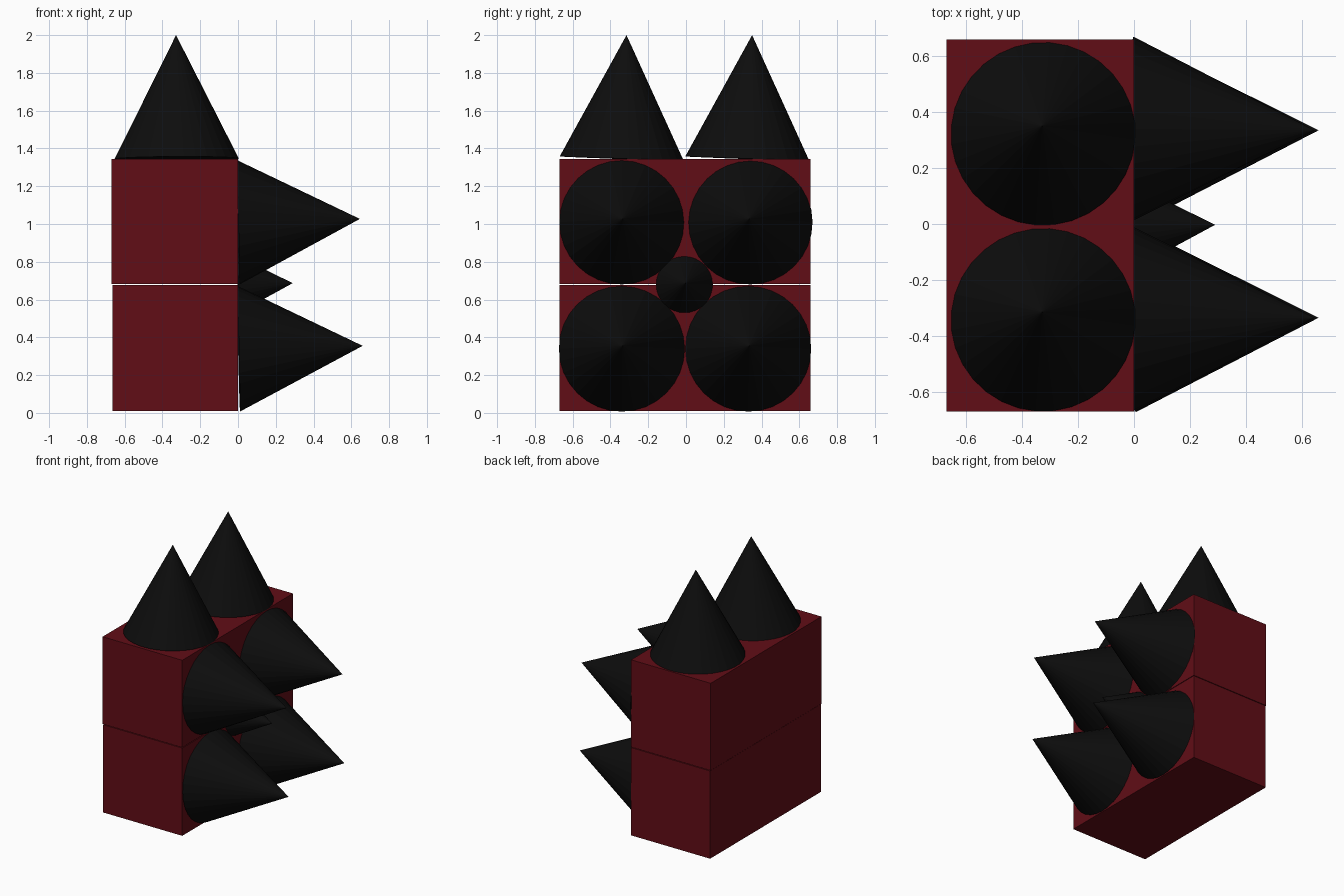
import bpy
from mathutils import Vector

if "Cube" in bpy.data.objects:
    bpy.data.objects.remove(bpy.data.objects["Cube"])


def material(name, color):
    m = bpy.data.materials.new(name)
    m.diffuse_color = color
    m.use_nodes = True
    m.node_tree.nodes["Principled BSDF"].inputs["Base Color"].default_value = m.diffuse_color
    return m


RED = material("dark_red", (0.12, 0.004, 0.008, 1))
BLACK = material("black", (0.004, 0.004, 0.004, 1))


def box(name, lo, hi):
    lo, hi = Vector(lo), Vector(hi)
    bpy.ops.mesh.primitive_cube_add(size=1, location=(lo + hi) / 2)
    ob = bpy.context.object
    ob.name = name
    ob.scale = hi - lo
    bpy.ops.object.transform_apply(location=False, rotation=False, scale=True)
    ob.data.materials.append(RED)


def spike(name, base, tip, radius):
    # cone from base centre to tip, so slight leans are kept
    base, tip = Vector(base), Vector(tip)
    axis = tip - base
    bpy.ops.mesh.primitive_cone_add(
        vertices=32, radius1=radius, radius2=0, depth=axis.length,
        location=(base + tip) / 2,
        rotation=axis.to_track_quat('Z', 'Y').to_euler())
    ob = bpy.context.object
    ob.name = name
    ob.data.materials.append(BLACK)


# two stacked body blocks
box("lower_block", (-0.665, -0.67, 0.01), (0, 0.66, 0.677))
box("upper_block", (-0.67, -0.67, 0.682), (0, 0.66, 1.345))

# top spikes
for side, y, tip_y in (("front", -0.34, -0.315), ("back", 0.325, 0.35)):
    spike(f"top_spike_{side}", (-0.325, y, 1.345), (-0.328, tip_y, 2.0), 0.33)

# four large side spikes
spike("side_spike_lower_front", (0.003, -0.34, 0.34), (0.66, -0.335, 0.355), 0.333)
spike("side_spike_lower_back", (0.003, 0.33, 0.34), (0.66, 0.335, 0.355), 0.333)
spike("side_spike_upper_front", (0, -0.34, 1.01), (0.645, -0.335, 1.027), 0.33)
spike("side_spike_upper_back", (-0.005, 0.34, 1.01), (0.645, 0.335, 1.027), 0.33)

# small spike in the middle
spike("centre_spike", (0, -0.008, 0.68), (0.29, -0.003, 0.687), 0.15)
